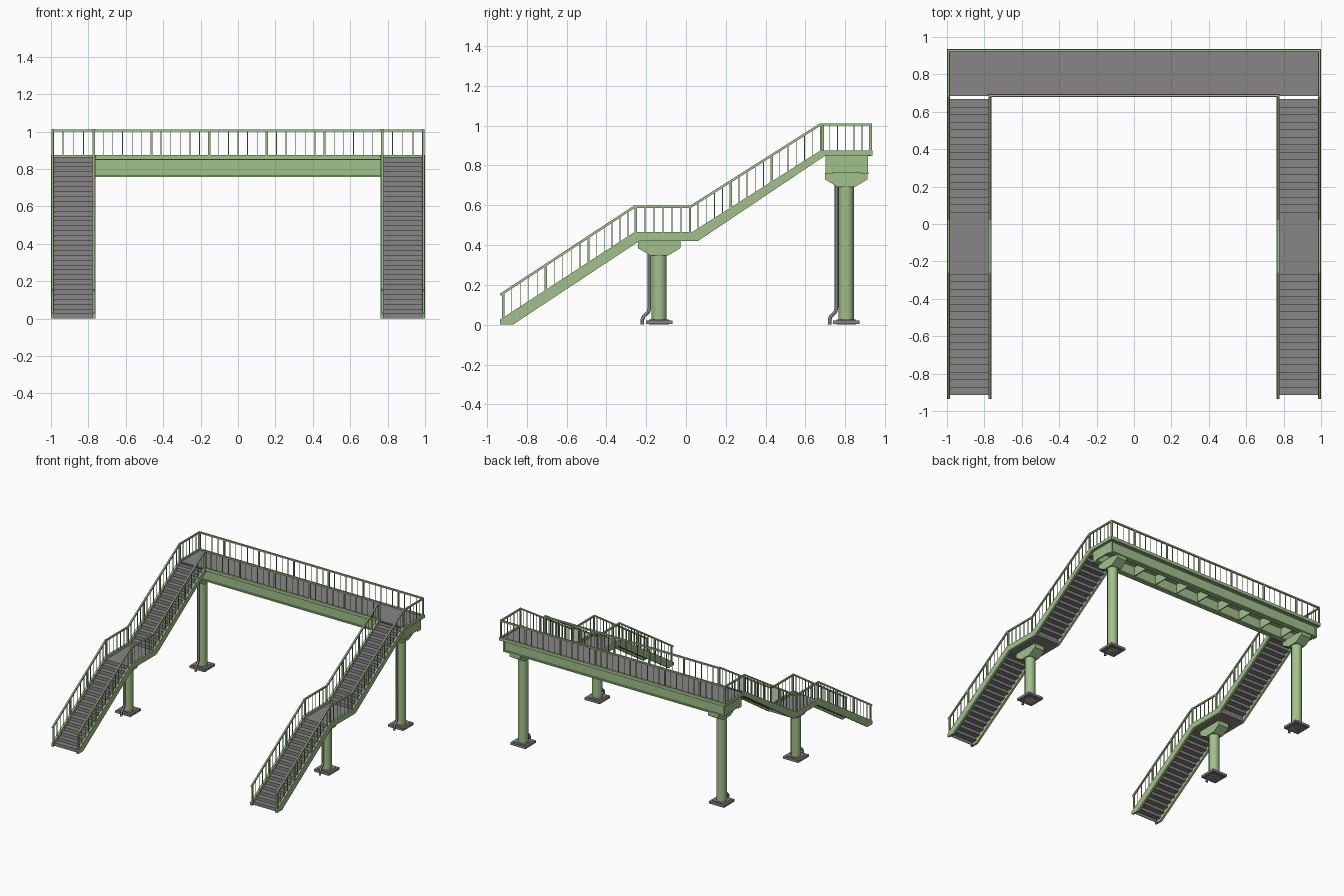
import bpy, bmesh
from mathutils import Vector, Matrix

if "Cube" in bpy.data.objects:
    bpy.data.objects.remove(bpy.data.objects["Cube"])


def material(name, rgb):
    m = bpy.data.materials.new(name)
    m.diffuse_color = (*rgb, 1)
    m.use_nodes = True
    m.node_tree.nodes["Principled BSDF"].inputs["Base Color"].default_value = m.diffuse_color
    return m


GREEN = material("pale green paint", (0.36, 0.53, 0.26))
GREY = material("warm grey", (0.25, 0.235, 0.24))


def finish(name, bm, mat, smooth=False):
    bmesh.ops.recalc_face_normals(bm, faces=bm.faces[:])
    me = bpy.data.meshes.new(name)
    bm.to_mesh(me)
    bm.free()
    me.materials.append(mat)
    ob = bpy.data.objects.new(name, me)
    bpy.context.collection.objects.link(ob)
    if smooth:
        bpy.context.view_layer.objects.active = ob
        ob.select_set(True)
        bpy.ops.object.shade_smooth_by_angle()
        ob.select_set(False)
    return ob


def box(bm, x0, x1, y0, y1, z0, z1):
    mid = Vector(((x0 + x1) / 2, (y0 + y1) / 2, (z0 + z1) / 2))
    size = Vector((abs(x1 - x0), y1 - y0, z1 - z0))
    bmesh.ops.create_cube(bm, size=1, matrix=Matrix.Translation(mid) @ Matrix.Diagonal(size).to_4x4())


def bar(bm, p, q, w):
    p, q = Vector(p), Vector(q)
    d = q - p
    rot = d.to_track_quat('Y', 'Z').to_matrix().to_4x4()
    size = Matrix.Diagonal((w, d.length + w * 0.6, w, 1))
    bmesh.ops.create_cube(bm, size=1, matrix=Matrix.Translation((p + q) / 2) @ rot @ size)


def slab(bm, pts, x0, x1):
    """Extrude a (y, z) profile from x0 to x1."""
    f = bm.faces.new([bm.verts.new((x0, y, z)) for y, z in pts])
    r = bmesh.ops.extrude_face_region(bm, geom=[f])
    vs = [v for v in r["geom"] if isinstance(v, bmesh.types.BMVert)]
    bmesh.ops.translate(bm, verts=vs, vec=(x1 - x0, 0, 0))


def height(path, y):
    for (y0, z0), (y1, z1) in zip(path, path[1:]):
        if y <= y1:
            return z0 + (z1 - z0) * (y - y0) / (y1 - y0)
    return path[-1][1]


# side lines of the stair: stringer top and hand rail, as (y, z)
BASE = [(-.935, .025), (-.26, .465), (.03, .465), (.675, .875), (.935, .875)]
RAIL = [(-.93, .152), (-.26, .592), (.022, .592), (.675, 1.006), (.928, 1.006)]
UNDER = [(.70, .85), (.06, .42), (-.235, .42), (-.87, 0), (-.935, 0)]
POSTS = [-.918, -.705, -.49, -.252, .02, .225, .43, .678, .926]
DECK_POSTS = [-.99, -.772, -.463, -.154, .154, .463, .772, .99]

for s, side in ((-1, "left"), (1, "right")):
    # stringers; the outer one carries on as the deck edge
    bm = bmesh.new()
    slab(bm, BASE + [(.935, .85)] + UNDER, s * .984, s * 1.0)
    slab(bm, BASE[:4] + [(.695, .875), (.695, .847)] + UNDER[1:], s * .763, s * .779)
    finish(side + "_stair_stringers", bm, GREEN)

    # hand rails, posts and balusters on both sides of the stair
    rails, bars = bmesh.new(), bmesh.new()
    for x, last in ((s * .992, 9), (s * .771, 8)):
        pts = RAIL if last == 9 else RAIL[:4]
        for a, b in zip(pts, pts[1:]):
            bar(rails, (x, *a), (x, *b), .012)
        ys = POSTS[:last]
        for y in ys:
            box(rails, x - .006, x + .006, y - .006, y + .006, height(BASE, y) - .01, height(RAIL, y))
        for a, b in zip(ys, ys[1:]):
            n = round((b - a) / .042)
            for i in range(1, n):
                y = a + (b - a) * i / n
                box(bars, x - .002, x + .002, y - .002, y + .002, height(BASE, y) - .005, height(RAIL, y))
    finish(side + "_stair_hand_rails", rails, GREEN)
    finish(side + "_stair_balusters", bars, GREEN)

    # steps as thin treads and risers, plus the half landing
    bm = bmesh.new()
    xa, xb = s * .778, s * .985
    for y0, z0, count, end in ((-.915, 0, 17, .445), (.06, .445, 16, .865)):
        rise = (end - z0) / count
        for i in range(count):
            y, z = y0 + i * .0403, z0 + rise * (i + 1)
            box(bm, xa, xb, y, y + .005, z - rise, z)
            if i < count - 1:
                box(bm, xa, xb, y, y + .043, z - .005, z)
    box(bm, xa, xb, -.27, .064, .425, .445)
    finish(side + "_steps_and_landing", bm, GREY)

    # columns with tapered cap, foot plate and drain pipe
    cx = s * .88
    for yc, top, place in ((-.135, .42, "middle"), (.805, .765, "deck")):
        name = side + "_" + place
        bm = bmesh.new()
        bmesh.ops.create_cone(bm, cap_ends=True, segments=24, radius1=.038, radius2=.038, depth=top,
                              matrix=Matrix.Translation((cx, yc, top / 2)))
        finish(name + "_column", bm, GREEN, True)

        bm = bmesh.new()
        half = [(.107, 0), (.107, -.035), (.045, -.072)]
        slab(bm, [(yc + a, top + b) for a, b in half] + [(yc - a, top + b) for a, b in reversed(half)],
             cx - .045, cx + .045)
        finish(name + "_column_cap", bm, GREEN)

        bm = bmesh.new()
        box(bm, cx - .067, cx + .067, yc - .067, yc + .067, .004, .022)
        box(bm, cx - .05, cx + .05, yc - .05, yc + .05, 0, .026)
        finish(name + "_foot_plate", bm, GREY)

        cu = bpy.data.curves.new(name + "_drain_pipe", 'CURVE')
        cu.dimensions = '3D'
        cu.bevel_depth, cu.bevel_resolution, cu.use_fill_caps = .009, 2, True
        path = [(-.049, top - .05), (-.049, .085), (-.054, .065), (-.078, .042), (-.084, .025), (-.084, 0)]
        sp = cu.splines.new('POLY')
        sp.points.add(len(path) - 1)
        for p, (a, z) in zip(sp.points, path):
            p.co = (cx, yc + a, z, 1)
        cu.materials.append(GREY)
        bpy.context.collection.objects.link(bpy.data.objects.new(name + "_drain_pipe", cu))

# bridge deck floor
bm = bmesh.new()
box(bm, -.985, .985, .685, .925, .856, .865)
finish("deck_floor", bm, GREY)

# deck underside plate and edge curbs
bm = bmesh.new()
box(bm, -.985, .985, .69, .93, .847, .856)
box(bm, -1, 1, .921, .936, .85, .875)
box(bm, -.765, .765, .68, .695, .85, .875)
finish("deck_edges", bm, GREEN)

# girders with lower flanges, end plates and cross ribs
bm = bmesh.new()
for y in (.718, .897):
    box(bm, -.98, .98, y - .008, y + .008, .757, .85)
    box(bm, -.98, .98, y - .019, y + .019, .757, .767)
for i in range(-4, 5):
    box(bm, i * .2 - .004, i * .2 + .004, .72, .896, .775, .85)
for s in (-1, 1):
    box(bm, s * .97, s * .98, .70, .915, .765, .85)
finish("deck_girders", bm, GREEN)

# bridge railings, back full length and front between the stairs
rails, bars = bmesh.new(), bmesh.new()
for y, xs in ((.928, DECK_POSTS), (.687, DECK_POSTS[1:-1])):
    bar(rails, (xs[0], y, 1.006), (xs[-1], y, 1.006), .012)
    for x in xs:
        box(rails, x - .006, x + .006, y - .006, y + .006, .86, 1.006)
    for a, b in zip(xs, xs[1:]):
        n = round((b - a) / .052)
        for i in range(1, n):
            x = a + (b - a) * i / n
            box(bars, x - .002, x + .002, y - .002, y + .002, .87, 1.006)
finish("deck_hand_rails", rails, GREEN)
finish("deck_balusters", bars, GREEN)
